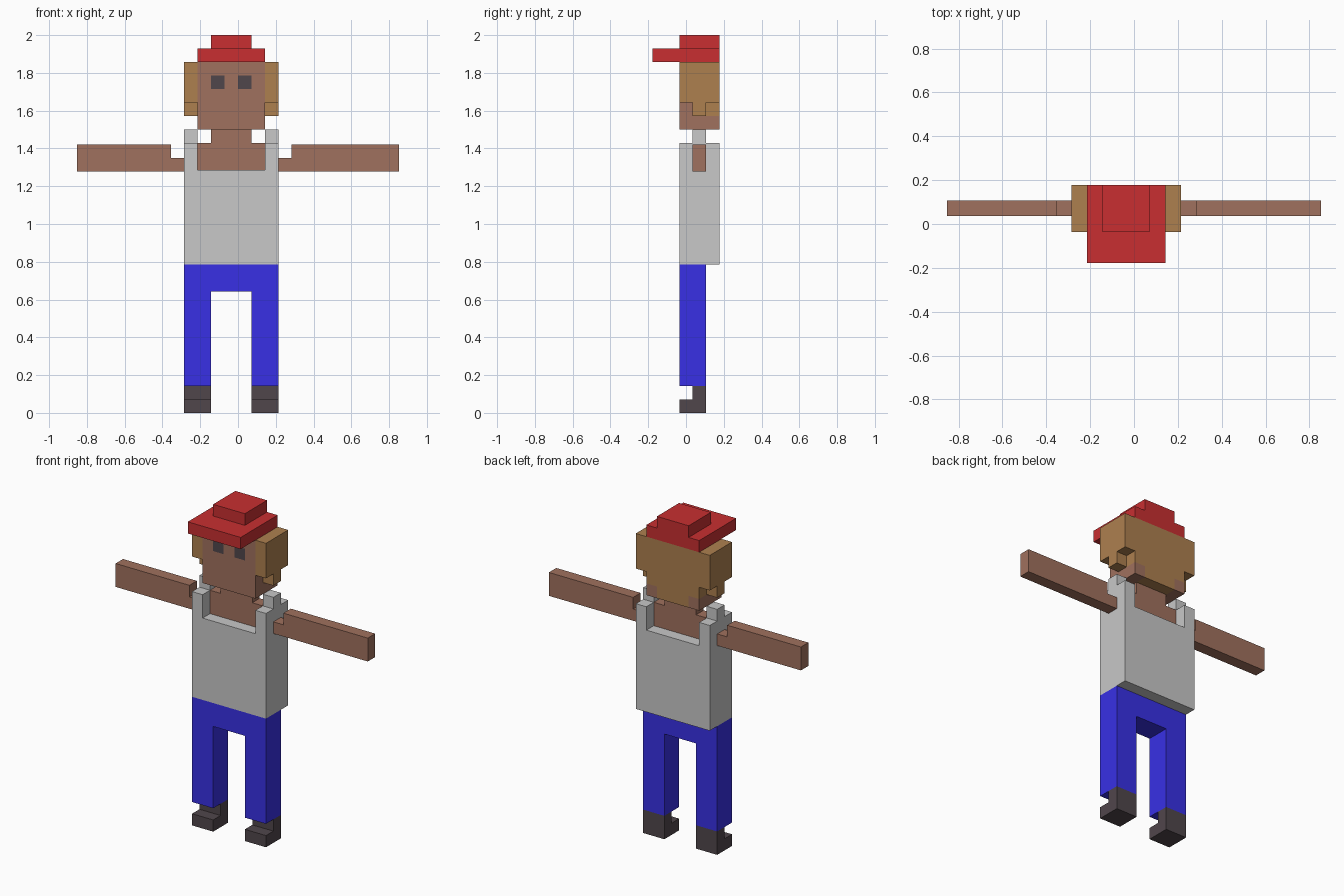
import bpy
import bmesh
from mathutils import Vector

U = 2 / 28  # one block of the model's grid

cube = bpy.data.objects.get("Cube")
if cube:
    bpy.data.objects.remove(cube)


def material(name, hex_code):
    def linear(c):
        return c / 12.92 if c <= 0.04045 else ((c + 0.055) / 1.055) ** 2.4
    rgb = [linear(c / 255) for c in bytes.fromhex(hex_code)]
    mat = bpy.data.materials.new(name)
    mat.use_nodes = True
    mat.diffuse_color = (*rgb, 1)
    bsdf = mat.node_tree.nodes["Principled BSDF"]
    bsdf.inputs["Base Color"].default_value = (*rgb, 1)
    bsdf.inputs["Roughness"].default_value = 0.9
    return mat


red = material("cap_red", "C82F31")
skin = material("skin_brown", "A0715E")
brown = material("hair_brown", "AE804F")
grey = material("shirt_grey", "C8C8C8")
blue = material("trouser_blue", "3830E5")
dark = material("shoe_charcoal", "50464B")


def prism(name, mat, axis, outline, start, end):
    """Extrude a flat outline, given in blocks, along one axis."""
    place = {"x": lambda p, d: (d, p[0], p[1]),
             "y": lambda p, d: (p[0], d, p[1])}[axis]
    bm = bmesh.new()
    face = bm.faces.new([bm.verts.new(Vector(place(p, start)) * U) for p in outline])
    step = Vector(place((0, 0), end - start)) * U
    new = bmesh.ops.extrude_face_region(bm, geom=[face], use_keep_orig=True)
    moved = [g for g in new["geom"] if isinstance(g, bmesh.types.BMVert)]
    bmesh.ops.translate(bm, verts=moved, vec=step)
    bmesh.ops.recalc_face_normals(bm, faces=bm.faces)
    mesh = bpy.data.meshes.new(name)
    bm.to_mesh(mesh)
    bm.free()
    mesh.materials.append(mat)
    obj = bpy.data.objects.new(name, mesh)
    bpy.context.collection.objects.link(obj)
    return obj


def box(name, mat, x, y, z):
    outline = [(x[0], z[0]), (x[1], z[0]), (x[1], z[1]), (x[0], z[1])]
    return prism(name, mat, "y", outline, *y)


def cut_eyes(head):
    """Slice the head along the block grid and colour the two eye squares."""
    mesh = head.data
    mesh.materials.append(dark)
    bm = bmesh.new()
    bm.from_mesh(mesh)
    cuts = [((x, 0, 0), (1, 0, 0)) for x in (-2, -1, 0, 1)]
    cuts += [((0, 0, z), (0, 0, 1)) for z in (24, 25)]
    for point, normal in cuts:
        bmesh.ops.bisect_plane(bm, geom=bm.verts[:] + bm.edges[:] + bm.faces[:],
                               plane_co=Vector(point) * U, plane_no=normal)
    for face in bm.faces:
        centre = face.calc_center_median() / U
        in_row = face.normal.y < -0.9 and 24 < centre.z < 25
        if in_row and (-2 < centre.x < -1 or 0 < centre.x < 1):
            face.material_index = 1
    bm.to_mesh(mesh)
    bm.free()


# Depth slices shared by the body parts
FRONT, MID, REAR, BACK = -0.5, 0.5, 1.5, 2.5

# Trousers: an arch of two legs and the hips
prism("trousers", blue, "y",
      [(-4, 2), (-2, 2), (-2, 9), (1, 9), (1, 2), (3, 2), (3, 11), (-4, 11)],
      FRONT, REAR)

# Vest with a square neckline
prism("vest", grey, "y",
      [(-4, 11), (3, 11), (3, 20), (2, 20), (2, 18), (-3, 18), (-3, 20), (-4, 20)],
      FRONT, BACK)

# Chest and neck
prism("chest_and_neck", skin, "y",
      [(-3, 18), (2, 18), (2, 20), (1, 20), (1, 21), (-2, 21), (-2, 20), (-3, 20)],
      MID, REAR)

# Paired parts: shoes, straps, side hair and nape corners
for side, shoe_x, edge_x, nape_x in (("right", -4, -4, -3), ("left", 1, 2, 1)):
    prism(side + "_shoe", dark, "x",
          [(FRONT, 0), (REAR, 0), (REAR, 2), (MID, 2), (MID, 1), (FRONT, 1)],
          shoe_x, shoe_x + 2)
    box(side + "_strap", grey, (edge_x, edge_x + 1), (MID, REAR), (20, 21))
    prism(side + "_side_hair", brown, "x",
          [(FRONT, 23), (MID, 23), (MID, 22), (REAR, 22), (REAR, 23),
           (BACK, 23), (BACK, 26), (FRONT, 26)],
          edge_x, edge_x + 1)
    box(side + "_nape", skin, (nape_x, nape_x + 1), (REAR, BACK), (21, 22))

# Arms held straight out, stepped down at the shoulder
LOW, STEP, TOP = 17.9, 18.9, 19.9
for side, shoulder, step, hand in (("right", -4, -4.95, -11.93),
                                   ("left", 3, 3.95, 11.93)):
    prism(side + "_arm", skin, "y",
          [(shoulder, LOW), (hand, LOW), (hand, TOP),
           (step, TOP), (step, STEP), (shoulder, STEP)],
          MID, REAR)

# Head with eyes, and the tapering hair behind it
cut_eyes(box("head", skin, (-3, 2), (FRONT, REAR), (21, 26)))
prism("back_hair", brown, "y",
      [(-3, 26), (-3, 22), (-2, 22), (-2, 21), (1, 21), (1, 22), (2, 22), (2, 26)],
      REAR, BACK)

# Cap with a long peak
box("cap_brim", red, (-3, 2), (-2.5, BACK), (26, 27))
box("cap_crown", red, (-2, 1), (FRONT, BACK), (27, 28))
